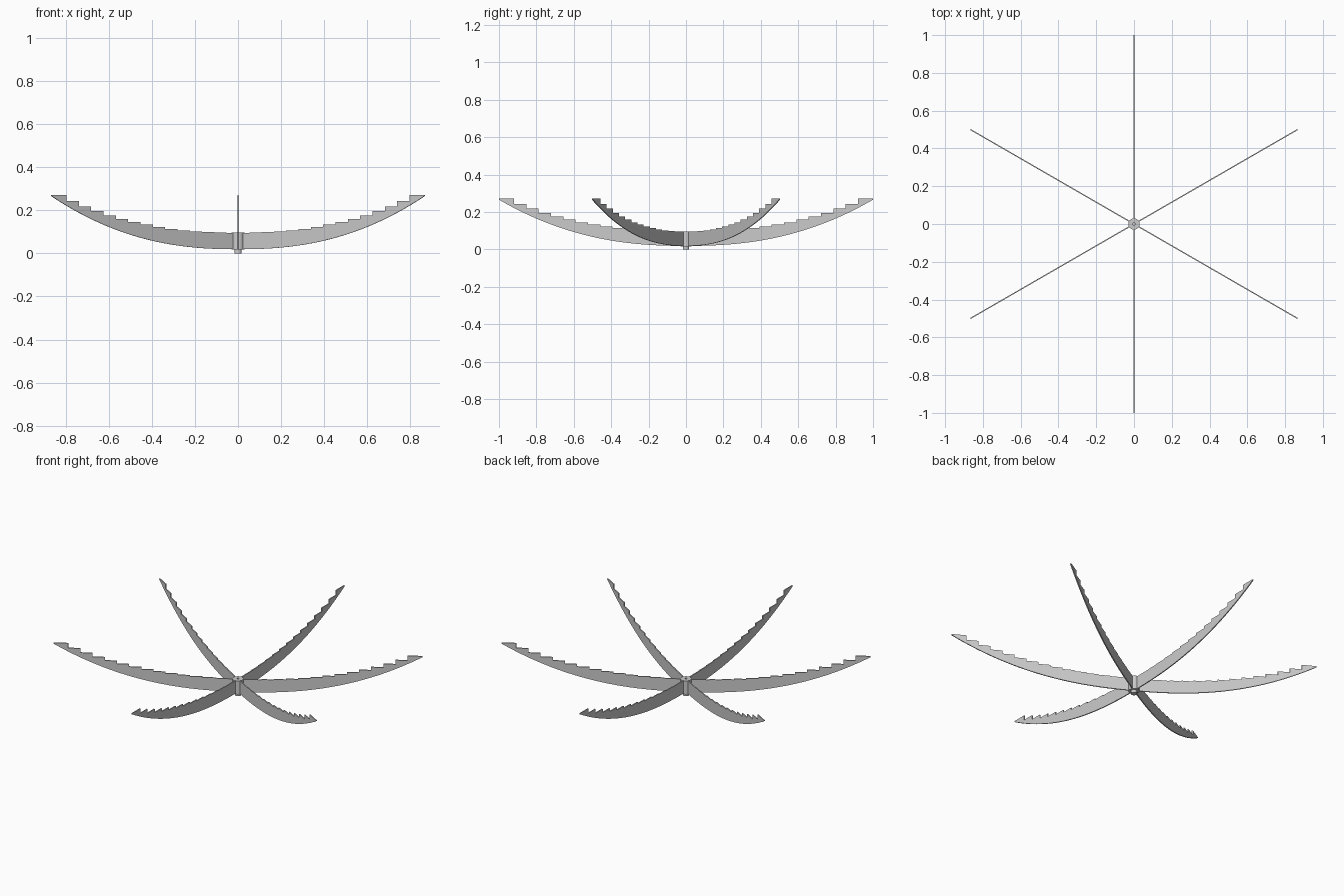
import bpy, bmesh, math

old = bpy.data.objects.get("Cube")
if old:
    bpy.data.objects.remove(old)

grey = bpy.data.materials.new("light grey")
grey.use_nodes = True
COLOUR = (0.6, 0.6, 0.6, 1)
grey.diffuse_color = COLOUR
grey.node_tree.nodes["Principled BSDF"].inputs["Base Color"].default_value = COLOUR

RIB_THICK = 0.006
STEP = 0.066


def add_object(name, bm):
    bmesh.ops.recalc_face_normals(bm, faces=bm.faces)
    mesh = bpy.data.meshes.new(name)
    bm.to_mesh(mesh)
    bm.free()
    mesh.materials.append(grey)
    ob = bpy.data.objects.new(name, mesh)
    bpy.context.collection.objects.link(ob)
    return ob


def lower_edge(r):
    return 0.019 + 0.247 * r ** 2.35


def upper_edge(r):
    return 0.095 + 0.17 * r ** 2 + 0.045 * r ** 4


# Rib: curved underside, stair-stepped upper edge
def rib_profile():
    start = 0.012
    n = 40
    pts = []
    for i in range(n + 1):
        r = start + (1 - start) * i / n
        pts.append((r, lower_edge(r)))
    cuts = [0.92 - STEP * k for k in range(14)]
    outer = 1.0
    for r in cuts:
        z = upper_edge(r)
        pts += [(outer, z), (r, z)]
        outer = r
    pts += [(outer, 0.095), (start, 0.095)]
    return pts


def make_rib(name, angle):
    bm = bmesh.new()
    c, s = math.cos(angle), math.sin(angle)
    h = RIB_THICK / 2
    face = bm.faces.new([bm.verts.new((r * c + h * s, r * s - h * c, z))
                         for r, z in rib_profile()])
    ext = bmesh.ops.extrude_face_region(bm, geom=[face])
    moved = [v for v in ext["geom"] if isinstance(v, bmesh.types.BMVert)]
    bmesh.ops.translate(bm, verts=moved, vec=(-s * RIB_THICK, c * RIB_THICK, 0))
    bmesh.ops.triangulate(bm, faces=[f for f in bm.faces if len(f.verts) > 4])
    add_object(name, bm)


for i in range(6):
    make_rib(f"rib_{i + 1}", math.radians(30 + 60 * i))


# Turned parts: spin an axis-ended profile around z
def lathe(name, profile, sides=32):
    bm = bmesh.new()
    verts = [bm.verts.new((r, 0, z)) for r, z in profile]
    edges = [bm.edges.new(p) for p in zip(verts, verts[1:])]
    bmesh.ops.spin(bm, geom=verts + edges, cent=(0, 0, 0), axis=(0, 0, 1),
                   angle=math.tau, steps=sides)
    bmesh.ops.remove_doubles(bm, verts=bm.verts, dist=0.0001)
    ob = add_object(name, bm)
    bpy.ops.object.select_all(action="DESELECT")
    bpy.context.view_layer.objects.active = ob
    ob.select_set(True)
    bpy.ops.object.shade_smooth_by_angle(angle=math.radians(35))


# Hub with a shallow bore, and the narrower collar beneath it
lathe("hub", [(0, 0.08), (0.006, 0.08), (0.006, 0.097), (0.03, 0.097),
              (0.03, 0.017), (0, 0.017)])
lathe("hub_collar", [(0, 0.018), (0.017, 0.018), (0.017, 0), (0, 0)])
